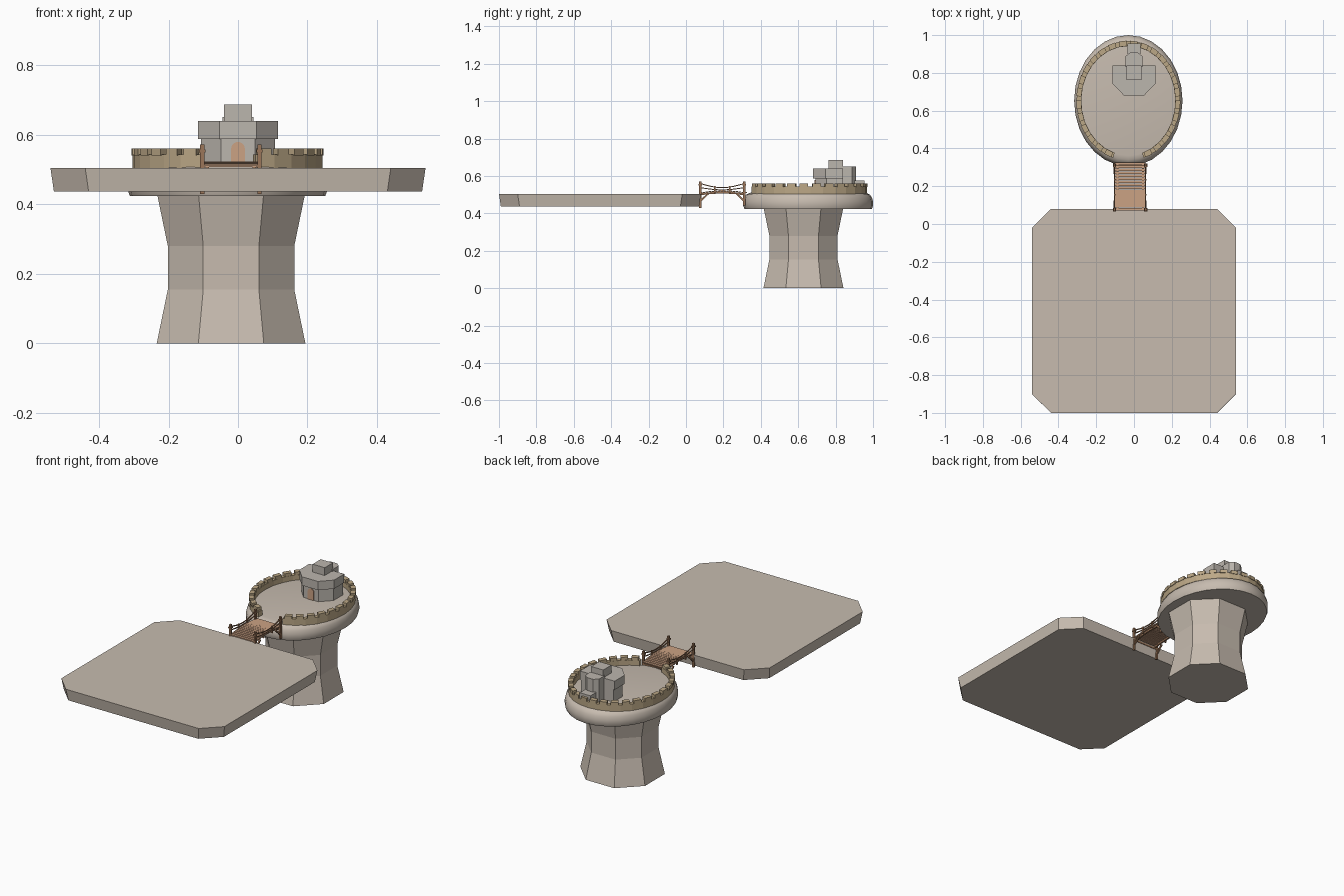
import bpy, bmesh, math
from mathutils import Vector

cube = bpy.data.objects.get("Cube")
if cube:
    bpy.data.objects.remove(cube, do_unlink=True)


def material(name, rgb):
    m = bpy.data.materials.new(name)
    m.use_nodes = True
    m.diffuse_color = (*rgb, 1)
    m.node_tree.nodes["Principled BSDF"].inputs["Base Color"].default_value = (*rgb, 1)
    return m


STONE = material("pale stone", (0.57, 0.50, 0.43))
KEEP = material("grey stone", (0.50, 0.465, 0.42))
WALL = material("tan brick", (0.50, 0.39, 0.24))
DECK = material("light timber", (0.60, 0.36, 0.23))
WOOD = material("brown timber", (0.33, 0.18, 0.10))


def finish(name, bm, mat, smooth=False):
    bmesh.ops.recalc_face_normals(bm, faces=bm.faces)
    mesh = bpy.data.meshes.new(name)
    bm.to_mesh(mesh)
    bm.free()
    mesh.materials.append(mat)
    ob = bpy.data.objects.new(name, mesh)
    bpy.context.collection.objects.link(ob)
    if smooth:
        bpy.ops.object.select_all(action='DESELECT')
        ob.select_set(True)
        bpy.context.view_layer.objects.active = ob
        bpy.ops.object.shade_smooth_by_angle(angle=math.radians(40))
    return ob


def loft(bm, rings):
    """Skin closed rings of points and cap both ends."""
    rows = [[bm.verts.new(p) for p in ring] for ring in rings]
    n = len(rows[0])
    for lo, hi in zip(rows, rows[1:]):
        for i in range(n):
            j = (i + 1) % n
            bm.faces.new((lo[i], lo[j], hi[j], hi[i]))
    bm.faces.new(rows[0][::-1])
    bm.faces.new(rows[-1])


def chamfered(cx, cy, hx, hy, c):
    """Rectangle outline with cut corners."""
    pts = [(hx - c, -hy), (hx, -hy + c), (hx, hy - c), (hx - c, hy)]
    pts += [(-x, -y) for x, y in pts]
    return [(cx + x, cy + y) for x, y in pts]


def at_z(outline, z):
    return [(x, y, z) for x, y in outline]


def box(bm, x0, x1, y0, y1, z0, z1):
    o = [(x0, y0), (x1, y0), (x1, y1), (x0, y1)]
    loft(bm, [at_z(o, z0), at_z(o, z1)])


def beam(bm, a, b, w):
    """Square bar between two points."""
    a, b = Vector(a), Vector(b)
    q = (b - a).to_track_quat('Z', 'Y')
    corners = [(-w, -w, 0), (w, -w, 0), (w, w, 0), (-w, w, 0)]
    loft(bm, [[p + q @ (Vector(c) / 2) for c in corners] for p in (a, b)])


# Large square platform, slightly narrower underneath
bm = bmesh.new()
loft(bm, [at_z(chamfered(0, -0.46, 0.53, 0.53, 0.1), 0.437),
          at_z(chamfered(0, -0.46, 0.54, 0.54, 0.1), 0.505)])
finish("platform", bm, STONE)

# Waisted eight-sided pedestal
bm = bmesh.new()
loft(bm, [at_z(chamfered(-0.02, 0.628, r, r, r * 0.56), z)
          for r, z in ((0.214, 0), (0.182, 0.155), (0.182, 0.28), (0.213, 0.43))])
finish("pedestal", bm, STONE)


def ellipse(t, rx, ry):
    return -0.03 + rx * math.cos(t), 0.653 + ry * math.sin(t)


# Rounded oval terrace on the pedestal
bm = bmesh.new()
rings = []
for s, z in ((0.98, 0.424), (1, 0.44), (1, 0.462), (0.985, 0.483),
             (0.955, 0.5), (0.9, 0.51), (0.84, 0.513)):
    rings.append(at_z([ellipse(math.tau * i / 28, 0.287 * s, 0.347 * s)
                       for i in range(28)], z))
loft(bm, rings)
finish("terrace", bm, STONE, True)


# Curved battlement, open towards the bridge
def arc_block(bm, t0, t1, z0, z1, out=0.0):
    o = [ellipse(t0, 0.249, 0.289), ellipse(t0, 0.274 + out, 0.316 + out),
         ellipse(t1, 0.274 + out, 0.316 + out), ellipse(t1, 0.249, 0.289)]
    loft(bm, [at_z(o, z0), at_z(o, z1)])


bm = bmesh.new()
START, END, COUNT = math.radians(-73), math.radians(253), 26
step = (END - START) / COUNT
for i in range(COUNT):
    t = START + i * step
    arc_block(bm, t, t + step, 0.503, 0.543)
    arc_block(bm, t + step * 0.17, t + step * 0.83, 0.54, 0.561, 0.002)
finish("battlement", bm, WALL)

# Keep: half-octagon body with a wider upper storey
half_oct = [(-0.115, 0.84), (-0.115, 0.745), (-0.053, 0.68),
            (0.053, 0.68), (0.115, 0.745), (0.115, 0.84)]
lower = [(x * 0.93, 0.84 + (y - 0.84) * 0.93) for x, y in half_oct]
bm = bmesh.new()
loft(bm, [at_z(lower, 0.505), at_z(lower, 0.59)])
finish("keep_body", bm, KEEP)
bm = bmesh.new()
loft(bm, [at_z(half_oct, 0.588), at_z(half_oct, 0.64)])
finish("keep_upper_storey", bm, KEEP)

# Keep towers
bm = bmesh.new()
box(bm, -0.04, 0.04, 0.763, 0.84, 0.6, 0.687)
finish("keep_tower", bm, KEEP)
turret = [(-0.045, 0.83), (0.045, 0.83), (0.045, 0.888), (0.02, 0.908),
          (-0.02, 0.908), (-0.045, 0.888)]
bm = bmesh.new()
loft(bm, [at_z(turret, 0.505), at_z(turret, 0.652)])
finish("rear_turret", bm, KEEP)
bm = bmesh.new()
box(bm, -0.035, 0.035, 0.9, 0.955, 0.505, 0.575)
finish("rear_porch", bm, KEEP)

# Arched door
arch = [(-0.02, 0.513), (0.02, 0.513)]
arch += [(0.02 * math.cos(math.pi * i / 8), 0.56 + 0.02 * math.sin(math.pi * i / 8))
         for i in range(9)]
front = min(y for x, y in lower)
bm = bmesh.new()
loft(bm, [[(x, y, z) for x, z in arch] for y in (front - 0.004, front + 0.003)])
finish("door", bm, DECK)

# Bridge deck of arched planks
Y0, Y1, LEFT, RIGHT = 0.072, 0.328, -0.103, 0.062


def deck_z(f):
    return 0.507 + 0.01 * math.sin(math.pi * f)


PLANKS = 16
pitch = (Y1 - Y0) / PLANKS
bm = bmesh.new()
for i in range(PLANKS):
    y, z = Y0 + i * pitch, deck_z((i + 0.5) / PLANKS)
    box(bm, LEFT, RIGHT, y, y + pitch - 0.002, z, z + 0.006)
finish("bridge_planks", bm, DECK)

# Bridge posts, stringers, braces and sagging ropes on both sides
posts, stringers, ropes = bmesh.new(), bmesh.new(), bmesh.new()
SEGS = 8
for x, inner in ((LEFT, LEFT + 0.015), (RIGHT, RIGHT - 0.015)):
    for y, foot, inward in ((0.076, 0.43, 1), (0.312, 0.442, -1)):
        box(posts, x - 0.006, x + 0.006, y - 0.006, y + 0.006, foot, 0.572)
        box(posts, x - 0.009, x + 0.009, y - 0.009, y + 0.009, 0.55, 0.558)
        beam(posts, (x, y, 0.465), (x, y + 0.045 * inward, 0.508), 0.009)
    for i in range(SEGS):
        f0, f1 = i / SEGS, (i + 1) / SEGS
        ya, yb = (0.076 + 0.236 * f for f in (f0, f1))
        beam(stringers, (inner, ya, deck_z(f0) - 0.005),
             (inner, yb, deck_z(f1) - 0.005), 0.01)
        for top, sag in ((0.56, 0.022), (0.538, 0.012)):
            za, zb = (top - sag * math.sin(math.pi * f) for f in (f0, f1))
            beam(ropes, (x, ya, za), (x, yb, zb), 0.005)
    for f in (0.33, 0.67):
        y = 0.076 + 0.236 * f
        box(posts, x - 0.004, x + 0.004, y - 0.004, y + 0.004, 0.505, 0.546)
for y in (0.076, 0.312):
    beam(stringers, (LEFT, y, 0.495), (RIGHT, y, 0.495), 0.01)
finish("bridge_posts", posts, WOOD)
finish("bridge_stringers", stringers, WOOD)
finish("bridge_ropes", ropes, WOOD)
